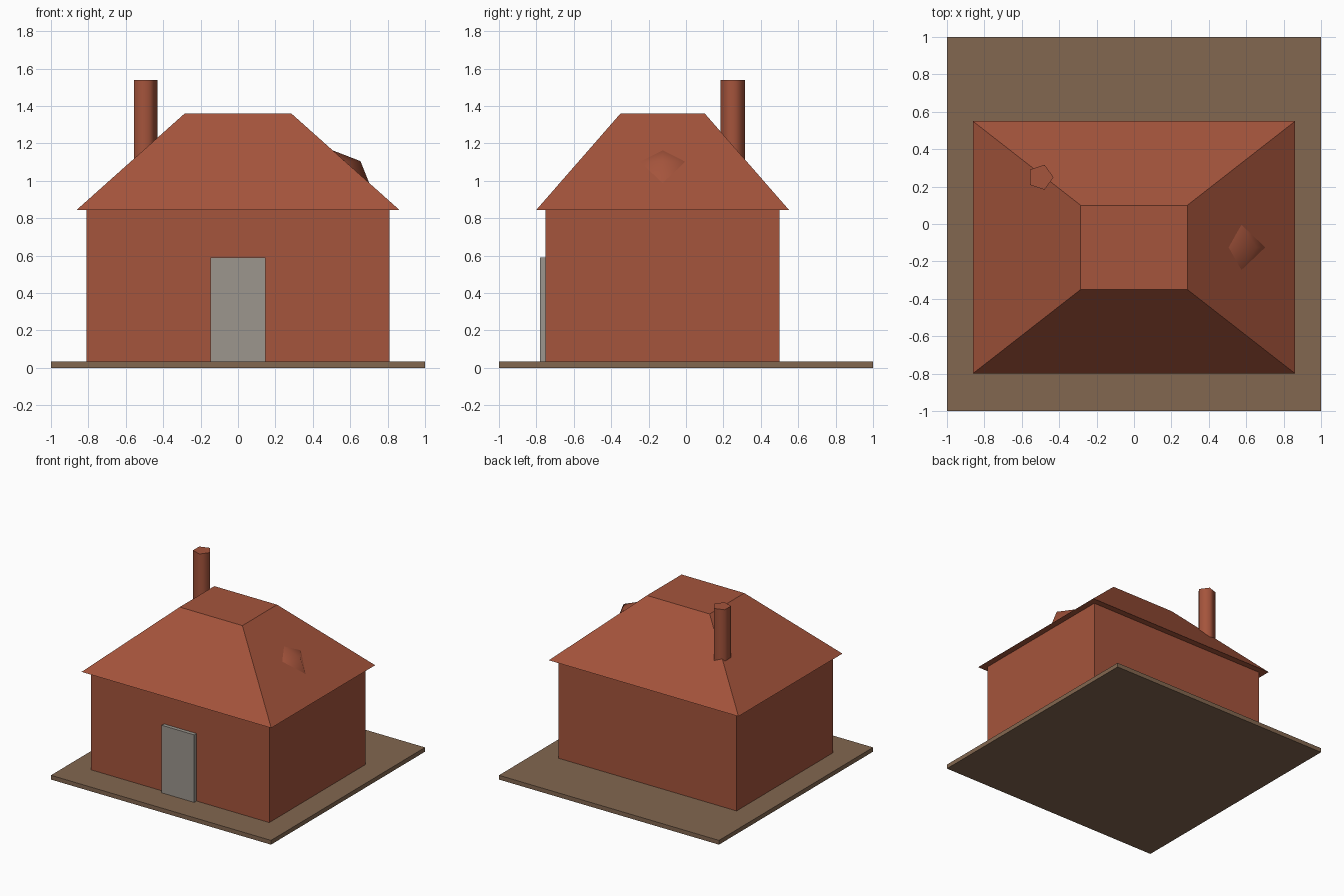
import bpy
import math

if "Cube" in bpy.data.objects:
    bpy.data.objects.remove(bpy.data.objects["Cube"], do_unlink=True)


def material(name, rgb):
    mat = bpy.data.materials.new(name)
    mat.use_nodes = True
    color = (*rgb, 1)
    mat.diffuse_color = color
    mat.node_tree.nodes["Principled BSDF"].inputs["Base Color"].default_value = color
    return mat


brick = material("red brown brick", (0.376, 0.089, 0.045))
earth = material("brown earth", (0.225, 0.135, 0.08))
stone = material("warm grey", (0.332, 0.305, 0.27))


def mesh_object(name, verts, faces, mat):
    mesh = bpy.data.meshes.new(name)
    mesh.from_pydata(verts, [], faces)
    mesh.materials.append(mat)
    obj = bpy.data.objects.new(name, mesh)
    bpy.context.collection.objects.link(obj)
    return obj


def loft(name, bottom, top, mat):
    """Closed solid between two matching rings, counter-clockwise from above."""
    n = len(bottom)
    sides = [(i, (i + 1) % n, n + (i + 1) % n, n + i) for i in range(n)]
    caps = [tuple(reversed(range(n))), tuple(range(n, 2 * n))]
    return mesh_object(name, bottom + top, sides + caps, mat)


def rect(half_x, y0, y1, z):
    return [(-half_x, y0, z), (half_x, y0, z), (half_x, y1, z), (-half_x, y1, z)]


def pentagon(x, y, radius, z):
    angles = [math.tau * i / 5 for i in range(5)]
    return [(x + radius * math.cos(a), y + radius * math.sin(a), z) for a in angles]


def smooth(obj, degrees):
    bpy.ops.object.select_all(action="DESELECT")
    obj.select_set(True)
    bpy.context.view_layer.objects.active = obj
    bpy.ops.object.shade_smooth_by_angle(angle=math.radians(degrees))


# Ground, walls, door and hipped roof
ground_top, eaves, ridge = 0.035, 0.845, 1.36
loft("ground_slab", rect(1, -1, 1, 0), rect(1, -1, 1, ground_top), earth)
loft("walls", rect(0.81, -0.75, 0.5, ground_top), rect(0.81, -0.75, 0.5, eaves), brick)
loft("door", rect(0.148, -0.78, -0.75, ground_top), rect(0.148, -0.78, -0.75, 0.59), stone)
loft("roof", rect(0.862, -0.8, 0.55, eaves), rect(0.285, -0.35, 0.1, ridge), brick)

# Five-sided chimney, sunk into the roof
chimney = loft("chimney", pentagon(-0.5, 0.25, 0.07, 0.95),
               pentagon(-0.5, 0.25, 0.07, 1.54), brick)
smooth(chimney, 80)

# Small faceted dormer on the left slope: four corners on the roof and a peak
mid = -0.125
dormer = mesh_object("dormer", [
    (0.655, mid, 1.105),
    (0.5, mid, 1.165),
    (0.575, mid - 0.12, 1.102),
    (0.705, mid, 0.98),
    (0.575, mid + 0.12, 1.102),
    (0.53, mid, 1.0),
], [face for i in range(4) for face in
    ((0, 1 + i, 1 + (i + 1) % 4), (5, 1 + (i + 1) % 4, 1 + i))], brick)
smooth(dormer, 80)
